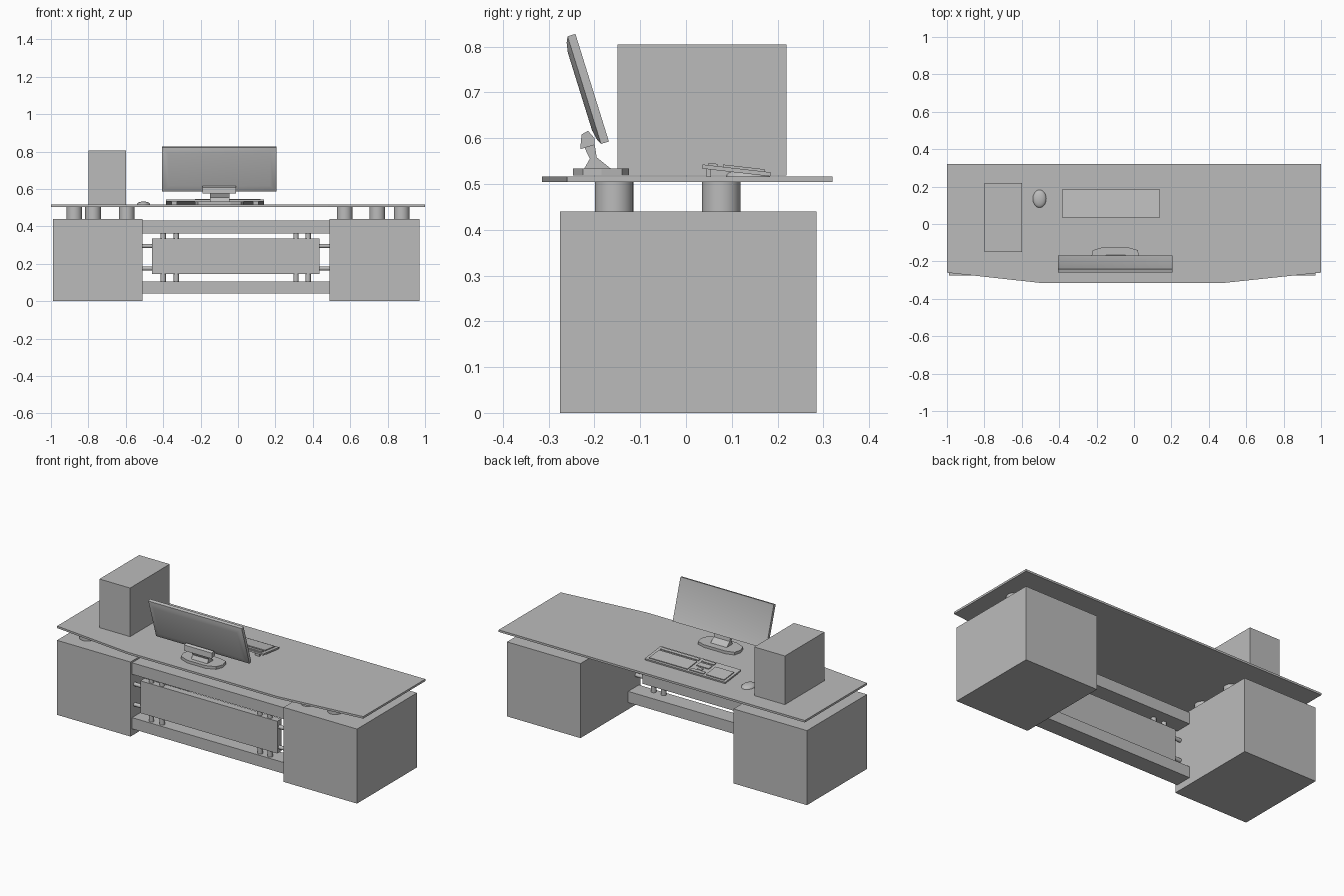
import bpy, bmesh, math
from mathutils import Matrix, Vector

old = bpy.data.objects.get("Cube")
if old:
    bpy.data.objects.remove(old, do_unlink=True)

grey = bpy.data.materials.new("plain grey")
grey.use_nodes = True
COLOUR = (0.5, 0.5, 0.5, 1)
grey.diffuse_color = COLOUR
grey.node_tree.nodes["Principled BSDF"].inputs["Base Color"].default_value = COLOUR


def finish(name, bm, smooth=False):
    bmesh.ops.recalc_face_normals(bm, faces=bm.faces)
    mesh = bpy.data.meshes.new(name)
    bm.to_mesh(mesh)
    bm.free()
    mesh.materials.append(grey)
    ob = bpy.data.objects.new(name, mesh)
    bpy.context.collection.objects.link(ob)
    if smooth:
        bpy.ops.object.select_all(action='DESELECT')
        ob.select_set(True)
        bpy.context.view_layer.objects.active = ob
        bpy.ops.object.shade_smooth_by_angle(angle=math.radians(40))
    return ob


def box(name, x, y, z, matrix=None):
    """Box from its (low, high) range on each axis."""
    bm = bmesh.new()
    bmesh.ops.create_cube(bm, size=1)
    for v in bm.verts:
        v.co = Vector([(r[0] + r[1]) / 2 + c * (r[1] - r[0]) for r, c in zip((x, y, z), v.co)])
    if matrix:
        bm.transform(matrix)
    return finish(name, bm)


def rod(name, start, end, radius, sides=24):
    """Cylinder between two points."""
    a, b = Vector(start), Vector(end)
    bm = bmesh.new()
    bmesh.ops.create_cone(bm, cap_ends=True, segments=sides, radius1=radius,
                          radius2=radius, depth=(b - a).length)
    turn = (b - a).to_track_quat('Z', 'Y').to_matrix().to_4x4()
    bm.transform(Matrix.Translation((a + b) / 2) @ turn)
    return finish(name, bm, True)


def prism(name, points, low, high, axis='Z'):
    """Extrude an outline along z (points are x, y) or along x (points are y, z)."""
    bm = bmesh.new()
    place = (lambda p, h: (p[0], p[1], h)) if axis == 'Z' else (lambda p, h: (h, p[0], p[1]))
    face = bm.faces.new([bm.verts.new(place(p, low)) for p in points])
    ext = bmesh.ops.extrude_face_region(bm, geom=[face])
    shift = Vector(place((0, 0), high - low))
    bmesh.ops.translate(bm, vec=shift, verts=[g for g in ext["geom"] if isinstance(g, bmesh.types.BMVert)])
    return finish(name, bm)


# Pedestals and the desk top with its angled front
box("right_pedestal", (-0.99, -0.51), (-0.275, 0.285), (0, 0.44))
box("left_pedestal", (0.49, 0.97), (-0.275, 0.285), (0, 0.44))
prism("desk_top", [(-1, 0.32), (-1, -0.26), (-0.5, -0.315), (0.48, -0.315), (1, -0.26), (1, 0.32)],
      0.504, 0.516)

# Round posts that carry the top
FRONT, BACK = -0.157, 0.077
for x, y in [(-0.875, FRONT), (-0.595, FRONT), (-0.775, BACK), (-0.595, BACK),
             (0.57, FRONT), (0.745, FRONT), (0.57, BACK), (0.875, BACK)]:
    rod("top_post", (x, y, 0.44), (x, y, 0.504), 0.042, 32)

# Front screen: two rails, a hanging panel and its pins
box("upper_rail", (-0.51, 0.49), (-0.26, -0.16), (0.362, 0.43))
box("lower_rail", (-0.51, 0.49), (-0.26, -0.16), (0.04, 0.106))
box("modesty_panel", (-0.46, 0.435), (-0.255, -0.215), (0.145, 0.335))
for x in (-0.4, -0.33, 0.31, 0.375):
    for low, high in ((0.106, 0.145), (0.335, 0.362)):
        rod("panel_pin", (x, -0.235, low), (x, -0.235, high), 0.014, 16)
for z in (0.175, 0.295):
    for low, high in ((-0.51, -0.46), (0.435, 0.49)):
        rod("side_pin", (low, -0.235, z), (high, -0.235, z), 0.011, 16)

# Computer tower
box("computer_tower", (-0.8, -0.6), (-0.15, 0.22), (0.518, 0.805))

# Monitor: local x is width, y is the screen normal, z is up the screen
tilt = Matrix.Translation((-0.1, -0.2135, 0.7075)) @ Matrix.Rotation(math.radians(17.3), 4, 'X')
bm = bmesh.new()
bmesh.ops.create_cube(bm, size=1)
bmesh.ops.scale(bm, vec=(0.61, 0.018, 0.246), verts=bm.verts)
bm.faces.ensure_lookup_table()
bm.normal_update()
screen = [f for f in bm.faces if f.normal.y > 0.9]
rear = [f for f in bm.faces if f.normal.y < -0.9]
bmesh.ops.inset_region(bm, faces=screen, thickness=0.026)
bmesh.ops.translate(bm, vec=(0, -0.005, 0), verts=screen[0].verts)
for thick, push in ((0.018, 0.006), (0.03, 0.004)):
    bmesh.ops.inset_region(bm, faces=rear, thickness=thick)
    bmesh.ops.translate(bm, vec=(0, -push, 0), verts=rear[0].verts)
bm.transform(tilt)
finish("monitor", bm, True)

# Monitor stand
base = [(-0.23, -0.185), (-0.22, -0.14), (-0.17, -0.125), (-0.03, -0.125), (0.02, -0.14),
        (0.03, -0.185), (0.015, -0.225), (-0.04, -0.247), (-0.16, -0.247), (-0.215, -0.225)]
prism("stand_base", base, 0.518, 0.534)
prism("stand_neck", [(-0.222, 0.534), (-0.165, 0.534), (-0.195, 0.558), (-0.2, 0.59),
                     (-0.222, 0.58), (-0.21, 0.555)], -0.15, -0.045, 'X')
prism("stand_hinge", [(-0.231, 0.576), (-0.2, 0.585), (-0.2, 0.6), (-0.214, 0.616),
                      (-0.228, 0.608)], -0.19, -0.01, 'X')

# Keyboard, sloping down towards the user at the back
slope = Matrix.Translation((0, 0.11, 0.53)) @ Matrix.Rotation(math.radians(-6.5), 4, 'X')
box("keyboard_body", (-0.385, 0.14), (-0.075, 0.075), (-0.005, 0.004), slope)
key_areas = [((-0.13, 0.12), (-0.03, 0.062)), ((-0.13, 0.12), (-0.062, -0.042)),
             ((-0.23, -0.15), (-0.03, 0.005)), ((-0.23, -0.15), (-0.062, -0.042)),
             ((-0.235, -0.145), (0.042, 0.062)), ((-0.205, -0.175), (0.018, 0.038)),
             ((-0.37, -0.25), (-0.03, 0.062))]
for x, y in key_areas:
    box("key_block", x, y, (0.003, 0.009), slope)
for x in (-0.34, 0.095):
    box("keyboard_foot", (x - 0.015, x + 0.015), (0.045, 0.055), (0.516, 0.534))

# Mouse: half of a squashed ball
bm = bmesh.new()
bmesh.ops.create_uvsphere(bm, u_segments=20, v_segments=12, radius=1)
bmesh.ops.bisect_plane(bm, geom=bm.verts[:] + bm.edges[:] + bm.faces[:], plane_co=(0, 0, 0),
                       plane_no=(0, 0, -1), clear_outer=True)
bmesh.ops.holes_fill(bm, edges=[e for e in bm.edges if e.is_boundary])
bm.transform(Matrix.Translation((-0.505, 0.135, 0.516)) @ Matrix.Diagonal((0.036, 0.048, 0.017, 1)))
finish("mouse", bm, True)
